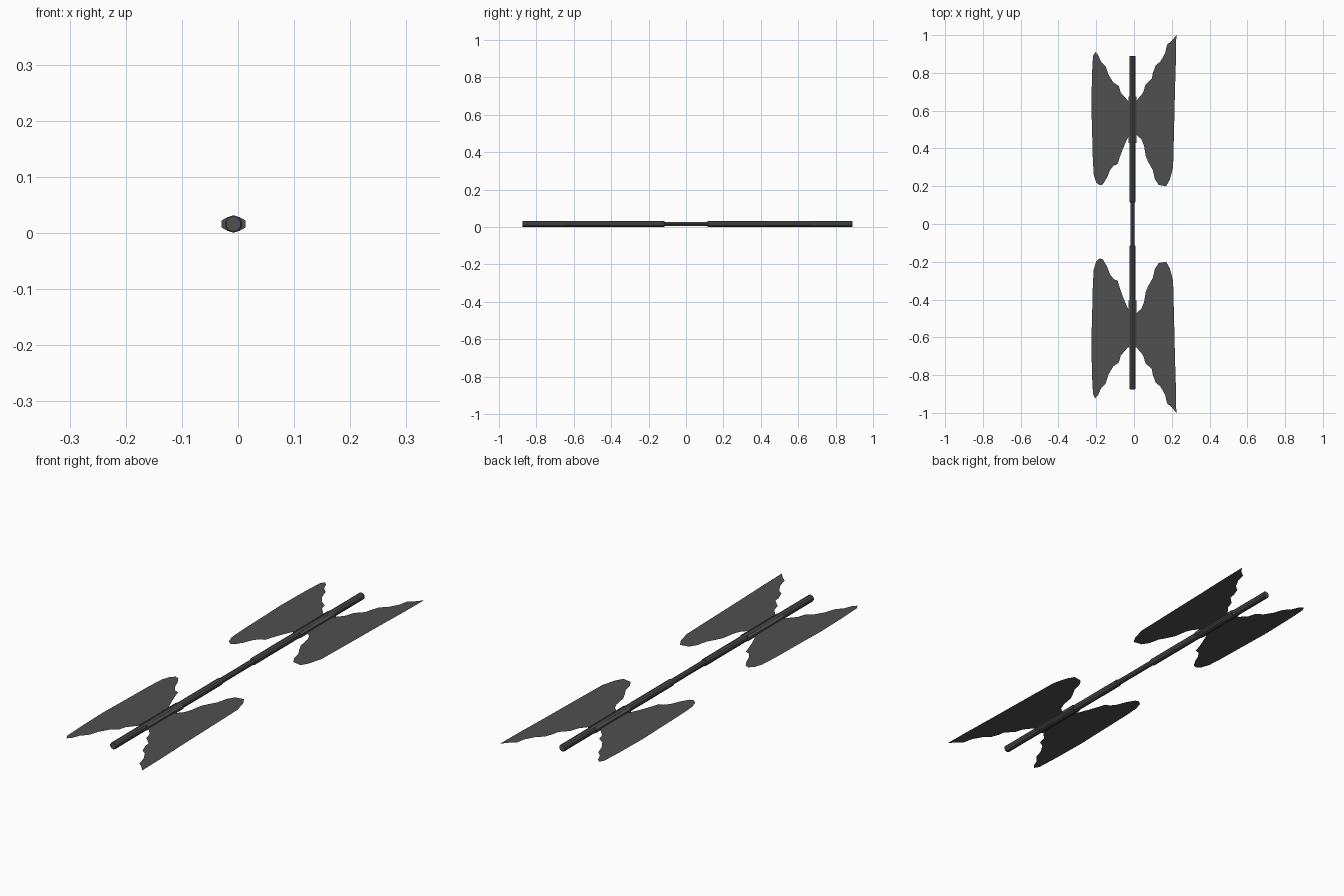
import bpy
import bmesh
import math
from mathutils import Matrix, Vector

if "Cube" in bpy.data.objects:
    bpy.data.objects.remove(bpy.data.objects["Cube"], do_unlink=True)

AXIS_X = -0.008    # shaft centre line
AXIS_Z = 0.016

# One dark metal for the whole weapon
metal = bpy.data.materials.new("dark grey metal")
metal.use_nodes = True
colour = (0.08, 0.08, 0.08, 1)
metal.diffuse_color = colour
metal.node_tree.nodes["Principled BSDF"].inputs["Base Color"].default_value = colour


def add_object(name, bm):
    bmesh.ops.recalc_face_normals(bm, faces=bm.faces)
    mesh = bpy.data.meshes.new(name)
    bm.to_mesh(mesh)
    bm.free()
    mesh.materials.append(metal)
    obj = bpy.data.objects.new(name, mesh)
    bpy.context.collection.objects.link(obj)
    return obj


def rod(name, x, start, end, radius, sides, bevel=0.0):
    """Faceted rod along y, with optional chamfered ends."""
    bm = bmesh.new()
    turn = Matrix.Rotation(math.pi / 2, 4, "X")
    place = Matrix.Translation((x, (start + end) / 2, AXIS_Z))
    bmesh.ops.create_cone(bm, cap_ends=True, segments=sides, radius1=radius,
                          radius2=radius, depth=end - start, matrix=place @ turn)
    if bevel:
        rims = [e for e in bm.edges if abs(e.verts[0].co.y - e.verts[1].co.y) < bevel]
        bmesh.ops.bevel(bm, geom=rims, offset=bevel, segments=1, affect="EDGES")
    return add_object(name, bm)


def blade(name, outline, stretch=1.0, shift=0.0):
    """Flat sheet blade cut from an outline given in hundredths."""
    bm = bmesh.new()
    verts = [bm.verts.new((x / 100, stretch * y / 100 + shift, AXIS_Z))
             for x, y in outline]
    face = bm.faces.new(verts)
    face.normal_update()
    bmesh.ops.triangulate(bm, faces=[face])
    obj = add_object(name, bm)
    # all sheets face upward
    if obj.data.polygons[0].normal.dot(Vector((0, 0, 1))) < 0:
        obj.data.flip_normals()
    return obj


# Shaft: two thick halves joined by a thinner grip
rod("back_shaft", AXIS_X, 0.115, 0.89, 0.0155, 10, 0.002)
rod("front_shaft", AXIS_X, -0.875, -0.115, 0.0155, 10, 0.002)
rod("grip", AXIS_X, -0.13, 0.13, 0.012, 10)

# Blade sockets on both sides of the shaft
for side, word in ((-1, "right"), (1, "left")):
    x = AXIS_X + side * 0.0105
    rod("back_socket_" + word, x, 0.43, 0.675, 0.0125, 6)
    rod("front_socket_" + word, x, -0.655, -0.405, 0.0125, 6)

# Ragged blade outlines, from the tip along the inner edge and back
hooked = [(22.4, 100), (20, 97), (17.5, 95), (16.5, 90.5), (14, 86), (11.5, 84),
          (10, 80), (9.5, 77), (6, 73.5), (4.8, 69.5), (1.5, 65.5), (0, 64),
          (0, 48), (1.5, 47), (3.8, 45), (5.3, 41.5), (6.3, 35.5), (8, 32),
          (10, 28.5), (11, 24), (13, 20.7), (17, 20), (19, 23.5), (20.7, 30),
          (21.2, 50), (21.7, 71), (22.2, 87)]
rounded = [(-20.5, 91), (-19, 89.5), (-17.5, 86), (-15, 83.5), (-13.5, 79),
           (-11, 75), (-8, 73), (-7, 69.5), (-4.3, 66.5), (-2.5, 64.5), (-1, 64),
           (-1, 48), (-2.5, 47), (-4.3, 43.5), (-6, 39.5), (-7.5, 35.5),
           (-8.7, 31.7), (-10.7, 31), (-12.7, 28.5), (-14.3, 24.5),
           (-16.5, 21), (-18.2, 20.5), (-20, 22), (-21.3, 26), (-21.8, 34),
           (-22.2, 50), (-22.6, 63), (-22.2, 80), (-21.7, 89)]
blade("back_blade_left", hooked)
blade("back_blade_right", rounded)
blade("front_blade_left", hooked, -1)
blade("front_blade_right", rounded, -1.05, 0.033)
